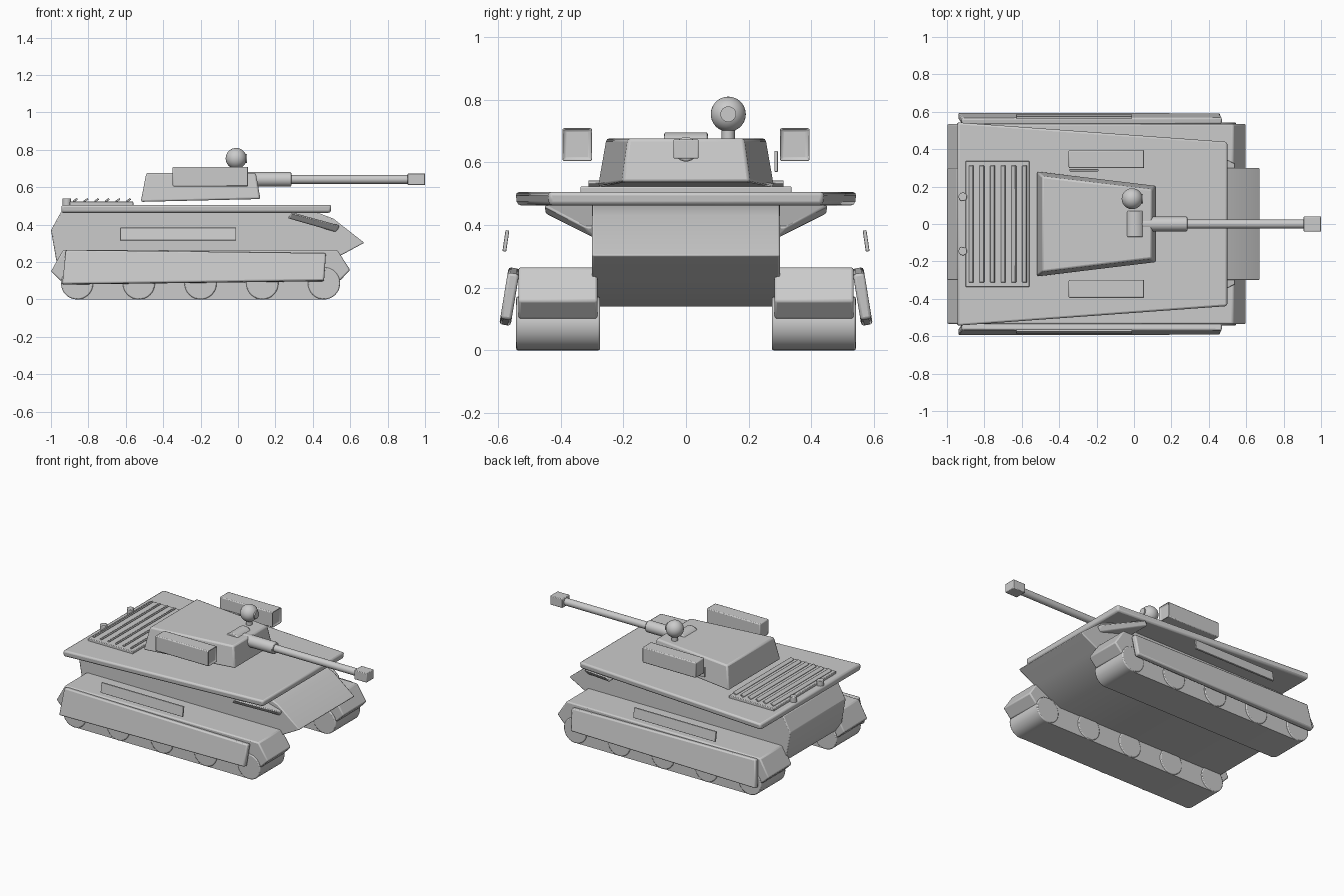
import bpy, bmesh, math
from mathutils import Matrix, Vector

if "Cube" in bpy.data.objects:
    bpy.data.objects.remove(bpy.data.objects["Cube"])

grey = bpy.data.materials.new("armour_grey")
grey.diffuse_color = (0.6, 0.6, 0.6, 1)
grey.use_nodes = True
grey.node_tree.nodes["Principled BSDF"].inputs["Base Color"].default_value = grey.diffuse_color


def finish(name, bm, bevel=0.0, smooth=True):
    """Turn a bmesh into a named, bevelled object."""
    bmesh.ops.recalc_face_normals(bm, faces=bm.faces)
    me = bpy.data.meshes.new(name)
    bm.to_mesh(me)
    bm.free()
    me.materials.append(grey)
    ob = bpy.data.objects.new(name, me)
    bpy.context.collection.objects.link(ob)
    if bevel:
        m = ob.modifiers.new("bevel", 'BEVEL')
        m.width, m.segments, m.limit_method = bevel, 2, 'ANGLE'
    if smooth:
        bpy.ops.object.select_all(action='DESELECT')
        ob.select_set(True)
        bpy.context.view_layer.objects.active = ob
        bpy.ops.object.shade_smooth_by_angle(angle=math.radians(35))
    return ob


def loft(name, ring_a, ring_b, bevel=0.0):
    """Solid between two matching rings of 3D points."""
    bm = bmesh.new()
    a = [bm.verts.new(p) for p in ring_a]
    b = [bm.verts.new(p) for p in ring_b]
    bm.faces.new(a)
    bm.faces.new(b)
    n = len(a)
    for i in range(n):
        j = (i + 1) % n
        bm.faces.new((a[i], a[j], b[j], b[i]))
    return finish(name, bm, bevel)


def side_prism(name, profile, y0, y1, bevel=0.0):
    """Extrude an x-z profile across y."""
    return loft(name, [(x, y0, z) for x, z in profile],
                [(x, y1, z) for x, z in profile], bevel)


def box(name, lo, hi, bevel=0.0, tilt=None):
    lo, hi = Vector(lo), Vector(hi)
    bm = bmesh.new()
    bmesh.ops.create_cube(bm, size=1)
    mat = Matrix.Diagonal((*(hi - lo), 1))
    if tilt:
        mat = Matrix.Rotation(tilt[0], 4, tilt[1]) @ mat
    bm.transform(Matrix.Translation((lo + hi) / 2) @ mat)
    return finish(name, bm, bevel)


def cylinder(name, start, end, r, segs=32, bevel=0.0):
    s, e = Vector(start), Vector(end)
    bm = bmesh.new()
    bmesh.ops.create_cone(bm, cap_ends=True, segments=segs, radius1=r,
                          radius2=r, depth=(e - s).length)
    rot = (e - s).to_track_quat('Z', 'Y').to_matrix().to_4x4()
    bm.transform(Matrix.Translation((s + e) / 2) @ rot)
    return finish(name, bm, bevel)


def plan_quad(xr, wr, xf, wf, zr, zf):
    """Trapezoid in plan: rear x/half width, front x/half width, heights."""
    return [(xr, -wr, zr), (xf, -wf, zf), (xf, wf, zf), (xr, wr, zr)]


# Hull
side_prism("hull", [(-0.93, 0.14), (0.36, 0.14), (0.54, 0.23), (0.675, 0.303),
                    (0.51, 0.432), (0.41, 0.47), (-0.945, 0.47), (-1, 0.37),
                    (-0.97, 0.2)], -0.30, 0.30, 0.006)
# Sloping shoulder slab below the front of the deck
loft("front_shoulder", plan_quad(0.265, 0.45, 0.525, 0.30, 0.435, 0.36),
     plan_quad(0.29, 0.455, 0.545, 0.325, 0.465, 0.395), 0.008)
# Deck
loft("deck", plan_quad(-0.945, 0.54, 0.495, 0.437, 0.463, 0.463),
     plan_quad(-0.945, 0.545, 0.50, 0.44, 0.506, 0.506), 0.012)

# Engine grille
box("grille_plate", (-0.90, -0.337, 0.50), (-0.56, 0.337, 0.523), 0.004)
for i in range(6):
    x = -0.87 + i * 0.057
    box("grille_slat", (x - 0.013, -0.312, 0.526), (x + 0.013, 0.312, 0.536),
        0.002, (math.radians(-35), 'Y'))
for s in (-1, 1):
    cylinder("rear_lamp", (-0.915, s * 0.145, 0.50), (-0.915, s * 0.145, 0.541),
             0.023, 20, 0.004)

# Turret
loft("turret", plan_quad(-0.52, 0.282, 0.12, 0.205, 0.522, 0.537),
     plan_quad(-0.49, 0.255, 0.095, 0.185, 0.677, 0.677), 0.01)
cylinder("mantlet", (0.005, -0.07, 0.64), (0.005, 0.07, 0.64), 0.056, 32, 0.006)

# Gun
cylinder("gun_sleeve", (0.04, 0, 0.642), (0.285, 0, 0.642), 0.039, 32, 0.006)
cylinder("gun_barrel", (0.27, 0, 0.642), (0.92, 0, 0.642), 0.024, 24)
box("muzzle", (0.907, -0.04, 0.612), (1.0, 0.04, 0.674), 0.004)

# Sight ball with lens
cylinder("sight_stem", (-0.01, 0.135, 0.66), (-0.01, 0.135, 0.72), 0.021, 20)
ball = bmesh.new()
bmesh.ops.create_uvsphere(ball, u_segments=32, v_segments=16, radius=0.056)
ball.transform(Matrix.Translation((-0.01, 0.135, 0.754)))
finish("sight_ball", ball)
cylinder("sight_lens", (0.0, 0.135, 0.754), (0.048, 0.135, 0.754), 0.025, 24)

# Launcher pods with recessed fronts
for s in (-1, 1):
    pod = bmesh.new()
    bmesh.ops.create_cube(pod, size=1)
    pod.transform(Matrix.Translation((-0.147, s * 0.347, 0.657))
                  @ Matrix.Diagonal((0.405, 0.095, 0.105, 1)))
    pod.normal_update()
    front = [f for f in pod.faces if f.normal.x > 0.9]
    bmesh.ops.inset_region(pod, faces=front, thickness=0.01)
    bmesh.ops.translate(pod, verts=front[0].verts, vec=(-0.012, 0, 0))
    finish("launcher_pod", pod, 0.006)
box("pod_bracket", (-0.345, 0.282, 0.57), (-0.19, 0.293, 0.637), 0.002)

# Running gear on both sides
WHEEL_X = [-0.86 + 0.33 * i for i in range(5)]
R = 0.086
fender = [(-1.0, 0.15), (-0.935, 0.265), (0.53, 0.265), (0.60, 0.158),
          (0.545, 0.10), (-0.95, 0.10)]
belt = [(-0.86 + R * math.cos(t), R + R * math.sin(t))
        for t in [math.pi * (0.5 + k / 16) for k in range(17)]]
belt += [(0.46 + R * math.cos(t), R + R * math.sin(t))
         for t in [math.pi * (-0.5 + k / 16) for k in range(17)]]
for s in (-1, 1):
    side_prism("track_housing", fender, s * 0.283, s * 0.535, 0.008)
    side_prism("track_belt", belt, s * 0.28, s * 0.535)
    for x in WHEEL_X:
        cylinder("road_wheel", (x, s * 0.274, R), (x, s * 0.542, R), R, 32, 0.006)
    # Skirt leaning outwards at the bottom
    outline = [(-0.92, 0.26, 0.53), (0.47, 0.243, 0.533),
               (0.46, 0.096, 0.557), (-0.94, 0.078, 0.56)]
    loft("side_skirt", [(x, s * y, z) for x, z, y in outline],
         [(x, s * (y + 0.036), z + 0.006) for x, z, y in outline], 0.009)
    # Thin strip above the skirt
    strip = [(-0.63, 0.382, 0.564), (-0.01, 0.382, 0.564),
             (-0.01, 0.315, 0.574), (-0.63, 0.315, 0.574)]
    loft("side_strip", [(x, s * y, z) for x, z, y in strip],
         [(x, s * (y + 0.012), z + 0.002) for x, z, y in strip], 0.002)
